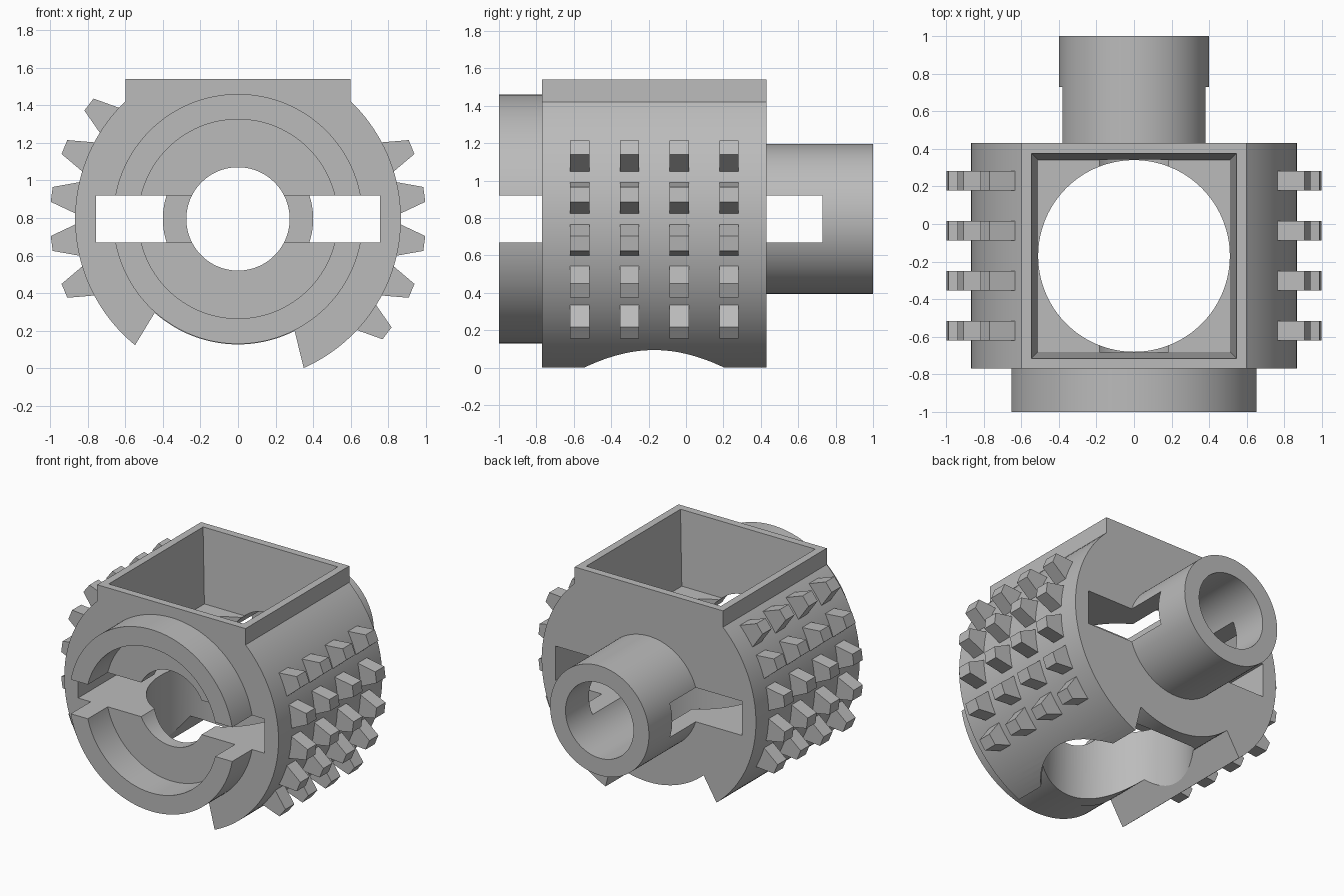
import bpy
import bmesh
from math import radians, cos, sin, sqrt
from mathutils import Matrix, Vector

old = bpy.data.objects.get("Cube")
if old:
    bpy.data.objects.remove(old, do_unlink=True)

AXIS_Z = 0.795            # height of the main horizontal axis
FRONT, BACK = -0.77, 0.43  # ends of the drum
MID_Y = (FRONT + BACK) / 2
RADIUS = 0.867

grey = bpy.data.materials.new("plain_grey")
grey.use_nodes = True
grey.diffuse_color = (0.5, 0.5, 0.5, 1)
grey.node_tree.nodes["Principled BSDF"].inputs["Base Color"].default_value = (0.5, 0.5, 0.5, 1)


def finish(name, bm):
    bmesh.ops.recalc_face_normals(bm, faces=bm.faces)
    mesh = bpy.data.meshes.new(name)
    bm.to_mesh(mesh)
    bm.free()
    mesh.materials.append(grey)
    obj = bpy.data.objects.new(name, mesh)
    bpy.context.collection.objects.link(obj)
    return obj


def add_prism(bm, outline, y0, y1):
    """Extrude an (x, z) outline along y."""
    face = bm.faces.new([bm.verts.new((x, y0, z)) for x, z in outline])
    new = bmesh.ops.extrude_face_region(bm, geom=[face])["geom"]
    verts = [v for v in new if isinstance(v, bmesh.types.BMVert)]
    bmesh.ops.translate(bm, verts=verts, vec=(0, y1 - y0, 0))


def arc(r, a0, a1, steps):
    angles = [radians(a0 + (a1 - a0) * i / steps) for i in range(steps + 1)]
    return [(r * cos(a), AXIS_Z + r * sin(a)) for a in angles]


def rod(name, r, y0, y1):
    """Cylinder along the main axis."""
    bm = bmesh.new()
    place = Matrix.Translation((0, (y0 + y1) / 2, AXIS_Z)) @ Matrix.Rotation(radians(90), 4, 'X')
    bmesh.ops.create_cone(bm, cap_ends=True, segments=128, radius1=r, radius2=r,
                          depth=y1 - y0, matrix=place)
    return finish(name, bm)


def upright(name, r1, r2, z0, z1, sides, turn=0):
    """Vertical cone, cylinder or square funnel in the middle of the drum."""
    bm = bmesh.new()
    place = Matrix.Translation((0, MID_Y, (z0 + z1) / 2)) @ Matrix.Rotation(radians(turn), 4, 'Z')
    bmesh.ops.create_cone(bm, cap_ends=True, segments=sides, radius1=r1, radius2=r2,
                          depth=z1 - z0, matrix=place)
    return finish(name, bm)


def combine(target, tool, operation):
    mod = target.modifiers.new(tool.name, 'BOOLEAN')
    mod.operation = operation
    mod.solver = 'EXACT'
    mod.object = tool
    bpy.context.view_layer.objects.active = target
    bpy.ops.object.modifier_apply(modifier=mod.name)
    bpy.data.objects.remove(tool, do_unlink=True)


# Drum with square top block and open notch underneath
outline = [(-0.6, 1.54), (0.6, 1.54)]
outline += arc(RADIUS, 46.2, -66.2, 45)
outline += arc(0.668, -63.2, -131.6, 28)
outline += arc(RADIUS, -129.2, -226.2, 39)
bm = bmesh.new()
add_prism(bm, outline, FRONT, BACK)
housing = finish("housing", bm)

# Front collar and rear tube
combine(housing, rod("front_collar", 0.665, -1, FRONT + 0.01), 'UNION')
combine(housing, rod("rear_tube", 0.4, BACK - 0.02, 1), 'UNION')

# Collar recess, through bore, vertical hole and tapered top pocket
combine(housing, rod("collar_recess", 0.53, -1.1, FRONT), 'DIFFERENCE')
combine(housing, rod("main_bore", 0.275, -1.2, 1.2), 'DIFFERENCE')
combine(housing, upright("vertical_hole", 0.51, 0.51, -0.2, 1.1, 128), 'DIFFERENCE')
combine(housing, upright("top_pocket", 0.51 * sqrt(2), 0.549 * sqrt(2), 1.0, 1.6, 4, 45), 'DIFFERENCE')

# Wide flat slot through the drum, stopping short of the tube end
bm = bmesh.new()
add_prism(bm, [(-0.755, 0.67), (0.755, 0.67), (0.755, 0.92), (-0.755, 0.92)], -1.2, 0.73)
combine(housing, finish("cross_slot", bm), 'DIFFERENCE')

# Four rows of tapered teeth on each side
bm = bmesh.new()
for side in (0, 180):
    for step in range(5):
        a = radians(side + 22.5 - 15 * step)
        if side:
            a = radians(side + 22.5 - 15 * step)
        out, across = Vector((cos(a), sin(a))), Vector((-sin(a), cos(a)))
        corners = [out * r + across * w for r, w in
                   ((0.84, -0.091), (1.0, -0.04), (1.0, 0.04), (0.84, 0.091))]
        for row in range(4):
            y = -0.568 + 0.266 * row
            add_prism(bm, [(c.x, c.y + AXIS_Z) for c in corners], y - 0.052, y + 0.052)
teeth = finish("grip_teeth", bm)

# Smooth the round walls, keep edges crisp
bpy.ops.object.select_all(action='DESELECT')
housing.select_set(True)
bpy.context.view_layer.objects.active = housing
bpy.ops.object.shade_smooth_by_angle(angle=radians(25))
